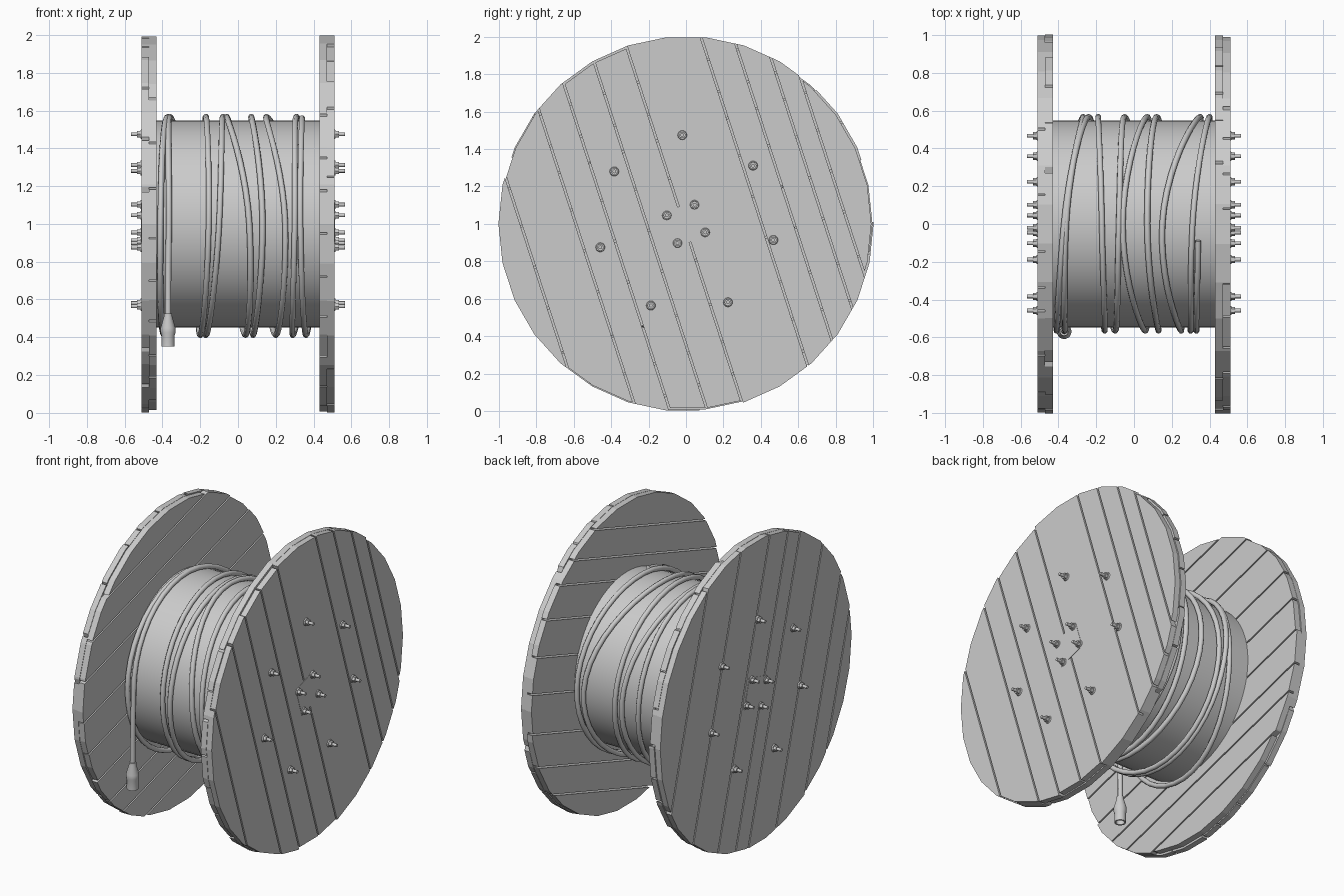
import bpy, bmesh, math, random
from mathutils import Vector, Matrix

if "Cube" in bpy.data.objects:
    bpy.data.objects.remove(bpy.data.objects["Cube"])

random.seed(4)
grey = bpy.data.materials.new("light_grey")
grey.diffuse_color = (0.6, 0.6, 0.6, 1)
grey.use_nodes = True
grey.node_tree.nodes["Principled BSDF"].inputs["Base Color"].default_value = grey.diffuse_color
AXIS_X = Matrix.Rotation(math.pi / 2, 4, 'Y')
HUB = Vector((0, 0, 1))


def add_object(name, bm, smooth=False):
    bmesh.ops.recalc_face_normals(bm, faces=bm.faces)
    mesh = bpy.data.meshes.new(name)
    bm.to_mesh(mesh)
    bm.free()
    mesh.materials.append(grey)
    ob = bpy.data.objects.new(name, mesh)
    bpy.context.collection.objects.link(ob)
    if smooth:
        bpy.ops.object.select_all(action='DESELECT')
        ob.select_set(True)
        bpy.context.view_layer.objects.active = ob
        bpy.ops.object.shade_smooth_by_angle(angle=math.radians(35))
    return ob


def add_cyl(bm, x0, x1, y, z, r0, r1=None, sides=12):
    """Cylinder or cone along x from x0 to x1."""
    place = Matrix.Translation(((x0 + x1) / 2, y, z)) @ AXIS_X
    bmesh.ops.create_cone(bm, cap_ends=True, segments=sides, radius1=r0,
                          radius2=r0 if r1 is None else r1, depth=x1 - x0, matrix=place)


def cut(bm, co, no):
    """Remove everything on the positive side of a plane and cap it."""
    geom = bm.verts[:] + bm.edges[:] + bm.faces[:]
    bmesh.ops.bisect_plane(bm, geom=geom, plane_co=co, plane_no=no, clear_outer=True)
    bmesh.ops.holes_fill(bm, edges=[e for e in bm.edges if e.is_boundary], sides=0)


def plank_layer(name, x0, x1, tilt, joints, gap=0.010):
    """A 30-sided disc sawn into planks; joints are offsets across the planks."""
    n = Vector((0, math.cos(tilt), math.sin(tilt)))
    bounds = [-1.1] + sorted(joints) + [1.1]
    whole = bmesh.new()
    for a, b in zip(bounds, bounds[1:]):
        bm = bmesh.new()
        r = 1.003 - random.choice((0, 0, 0.006, 0.012))
        ring = [(math.pi * (2 * k + 1) / 30) + math.pi / 2 for k in range(30)]
        ends = [[bm.verts.new((x, r * math.cos(t), 1 + r * math.sin(t))) for t in ring]
                for x in (x0, x1)]
        bm.faces.new(ends[0])
        bm.faces.new(ends[1])
        for k in range(30):
            j = (k + 1) % 30
            bm.faces.new((ends[0][k], ends[0][j], ends[1][j], ends[1][k]))
        bmesh.ops.recalc_face_normals(bm, faces=bm.faces)
        cut(bm, HUB + n * (b - gap / 2), n)
        cut(bm, HUB + n * (a + gap / 2), -n)
        part = bpy.data.meshes.new("plank")
        bm.to_mesh(part)
        bm.free()
        whole.from_mesh(part)
        bpy.data.meshes.remove(part)
    return add_object(name, whole)


# Flanges: two crossed plank layers each
T_RIGHT, T_LEFT = math.radians(18), math.radians(16)
CROSS = (-0.84, -0.66, -0.45, -0.2, 0.03, 0.26, 0.47, 0.62, 0.8)
plank_layer("right_outer_planks", 0.472, 0.51, T_RIGHT,
            (-0.84, -0.56, -0.39, -0.20, -0.01, 0.385, 0.55, 0.706, 0.824))
plank_layer("right_inner_planks", 0.43, 0.47, T_RIGHT + math.pi / 2, CROSS)
plank_layer("left_outer_planks", -0.51, -0.472, T_LEFT,
            (-0.89, -0.73, -0.47, -0.2, -0.065, 0.13, 0.42, 0.72))
plank_layer("left_inner_planks", -0.47, -0.43, T_LEFT + math.pi / 2, [-c for c in CROSS])

# Square hub plates over the centre joints
for name, x, tilt in (("right_hub_plate", 0.509, T_RIGHT), ("left_hub_plate", -0.509, T_LEFT)):
    bm = bmesh.new()
    bmesh.ops.create_cube(bm, size=1, matrix=Matrix.Translation((x, 0, 1))
                          @ Matrix.Rotation(tilt, 4, 'X') @ Matrix.Diagonal((0.006, 0.2, 0.2, 1)))
    add_object(name, bm)

# Drum
bm = bmesh.new()
add_cyl(bm, -0.435, 0.435, 0, 1, 0.547, sides=64)
add_object("drum", bm, True)

# Bolts: ring of seven and ring of four, on both sides
spots = [(0.475, math.radians(92.4 - 360 / 7 * k)) for k in range(7)]
spots += [(0.112, math.radians(66 + 90 * k)) for k in range(4)]
for side, label in ((1, "right_bolts"), (-1, "left_bolts")):
    bm = bmesh.new()
    for r, t in spots:
        y, z = r * math.cos(t), 1 + r * math.sin(t)
        add_cyl(bm, 0.508, 0.517, y, z, 0.026, 0.022, 16)
        add_cyl(bm, 0.517, 0.535, y, z, 0.019, sides=6)
        add_cyl(bm, 0.535, 0.566, y, z, 0.010)
    bmesh.ops.scale(bm, vec=(side, 1, 1), verts=bm.verts)
    add_object(label, bm, True)

# Cable: x position at each quarter turn (front, top, back, bottom)
TURNS = [-.365, -.36, -.27, -.39, -.41, -.37, -.24, -.20, -.155, -.17, -.19, -.17,
         -.10, -.08, -.05, .04, .06, -.06, .07, .08, .13, .07, .12, .20,
         .25, .15, .35, .29, .30, .31, .40, .36, .33, .34]
LIFT = (0.565, 0.567, 0.567, 0.588)
path = [Vector((-0.37, -0.568, 0.5)), Vector((-0.369, -0.568, 0.75))]
for q in range(len(TURNS) - 1):
    p = [TURNS[min(max(q + d, 0), len(TURNS) - 1)] for d in (-1, 0, 1, 2)]
    for s in range(10):
        u = s / 10
        x = 0.5 * (2 * p[1] + (p[2] - p[0]) * u
                   + (2 * p[0] - 5 * p[1] + 4 * p[2] - p[3]) * u * u
                   + (3 * p[1] - p[0] - 3 * p[2] + p[3]) * u ** 3)
        w = u * u * (3 - 2 * u)
        r = LIFT[q % 4] * (1 - w) + LIFT[(q + 1) % 4] * w
        t = math.pi - (q + u) * math.pi / 2
        path.append(Vector((x, r * math.cos(t), 1 + r * math.sin(t))))
curve = bpy.data.curves.new("cable", 'CURVE')
curve.dimensions = '3D'
curve.bevel_depth = 0.016
curve.bevel_resolution = 2
curve.use_fill_caps = True
spline = curve.splines.new('POLY')
spline.points.add(len(path) - 1)
for point, co in zip(spline.points, path):
    point.co = (*co, 1)
curve.materials.append(grey)
cable = bpy.data.objects.new("cable", curve)
bpy.context.collection.objects.link(cable)
bpy.ops.object.select_all(action='DESELECT')
cable.select_set(True)
bpy.context.view_layer.objects.active = cable
bpy.ops.object.convert(target='MESH')
bpy.ops.object.shade_smooth_by_angle(angle=math.radians(50))

# Plug: turned profile (radius, height) with a hollow socket
PROFILE = [(0, .40), (.026, .40), (.026, .35), (.035, .35), (.035, .41), (.039, .425),
           (.039, .45), (.022, .51), (.022, .525), (0, .525)]
bm = bmesh.new()
verts = [bm.verts.new((r, 0, z)) for r, z in PROFILE]
edges = [bm.edges.new(pair) for pair in zip(verts, verts[1:])]
bmesh.ops.spin(bm, geom=verts + edges, axis=(0, 0, 1), cent=(0, 0, 0),
               steps=20, angle=math.tau, use_duplicate=False)
bmesh.ops.remove_doubles(bm, verts=bm.verts, dist=0.0005)
bmesh.ops.translate(bm, vec=(-0.37, -0.57, 0), verts=bm.verts)
add_object("plug", bm, True)
